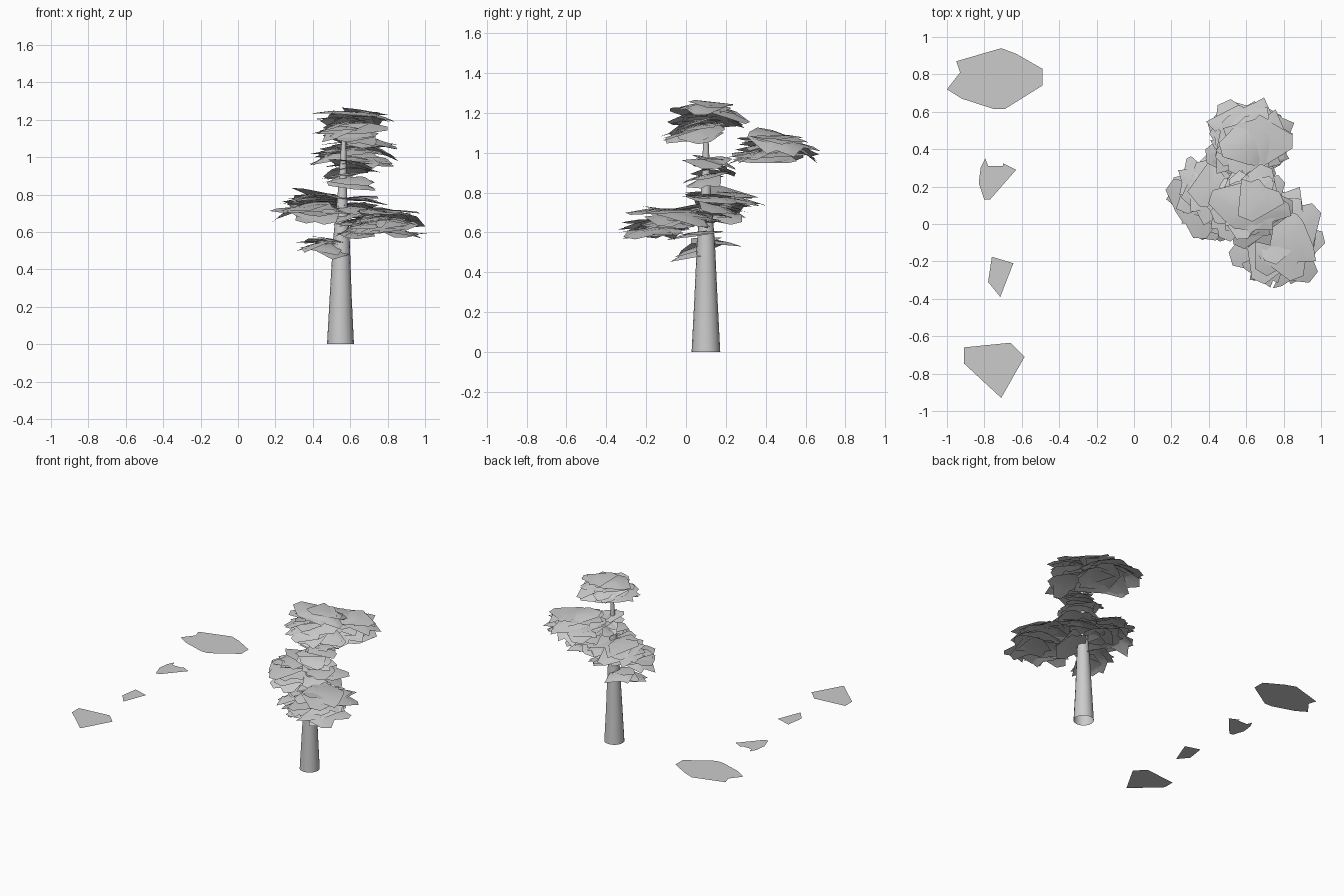
import bpy, bmesh, math, random
from mathutils import Vector, Matrix

if "Cube" in bpy.data.objects:
    bpy.data.objects.remove(bpy.data.objects["Cube"])

random.seed(11)
LEAF_Z = 0.37
TX, TY = 0.548, 0.1

# outlines of the four flat leaf cards lying beside the tree
CARDS = [
    [(-1, .72), (-.93, .81), (-.95, .87), (-.71, .94), (-.63, .91), (-.49, .83),
     (-.49, .74), (-.69, .615), (-.75, .615), (-.92, .67)],
    [(-.795, .35), (-.78, .31), (-.70, .31), (-.70, .325), (-.63, .29),
     (-.77, .13), (-.80, .13), (-.83, .22), (-.82, .30)],
    [(-.76, -.175), (-.645, -.21), (-.715, -.39), (-.78, -.31)],
    [(-.91, -.66), (-.66, -.635), (-.585, -.71), (-.71, -.93), (-.91, -.745)],
]


def finish(bm, name, smooth=True):
    me = bpy.data.meshes.new(name)
    bm.to_mesh(me)
    bm.free()
    for p in me.polygons:
        p.use_smooth = smooth
    ob = bpy.data.objects.new(name, me)
    bpy.context.collection.objects.link(ob)
    return ob


def centred(outline):
    c = sum((Vector(p) for p in outline), Vector((0, 0))) / len(outline)
    pts = [Vector(p) - c for p in outline]
    r = max(p.length for p in pts)
    return [p / r for p in pts], r


SHAPES = [centred(o) for o in CARDS]


def add_card(bm, shape, radius, pos, tilt, droop):
    """Curved leaf card: centre vertex plus two rings, bent down at the rim."""
    m = Matrix.Translation(pos) @ tilt
    bend = random.uniform(0, 6.28)

    def vert(p):
        q = p * radius
        along = q.x * math.cos(bend) + q.y * math.sin(bend)
        return bm.verts.new(m @ Vector((q.x, q.y, -droop * (0.5 * q.length_squared + 0.7 * along ** 2))))

    mid = vert(Vector((0, 0)))
    inner = [vert(p * 0.55) for p in shape]
    outer = [vert(p) for p in shape]
    n = len(shape)
    for i in range(n):
        j = (i + 1) % n
        bm.faces.new((mid, inner[j], inner[i]))
        bm.faces.new((inner[i], inner[j], outer[j], outer[i]))


def clump(name, centre, radii, count, cap, steep=13):
    """Flattened clump of overlapping leaf cards with one big card on top."""
    bm = bmesh.new()
    c, (rx, ry, rz) = Vector(centre), radii
    for i in range(count):
        shape, r = SHAPES[random.choice((0, 0, 0, 3, 3, 1))]
        r = min(r * random.uniform(0.7, 0.95), 0.9 * min(rx, ry))
        a = i * 2.4 + random.uniform(-.3, .3)
        f = math.sqrt((i + 0.5) / count)
        # heights are spread evenly through the clump
        z = rz * (((i * 0.618) % 1) * 2 - 1 + 0.35 - 0.5 * f * f)
        if i == 0:
            shape, r, f, z = SHAPES[0][0], cap, 0.15, rz
        off = Vector((math.cos(a) * max(rx - r * .8, 0) * f,
                      math.sin(a) * max(ry - r * .8, 0) * f, z))
        axis = Vector((-math.sin(a), math.cos(a), 0))
        tilt = (Matrix.Rotation(math.radians(steep * f + random.uniform(-8, 8)), 4, axis)
                @ Matrix.Rotation(random.uniform(0, 6.28), 4, 'Z'))
        add_card(bm, shape, r, c + off, tilt, random.uniform(0.3, 1.3))
    bm.normal_update()
    for f in bm.faces:
        if f.normal.z < 0:
            f.normal_flip()
    finish(bm, name)


# trunk: tapered round column, open at the bottom
profile = [(0, .072), (.25, .059), (.55, .045), (.8, .025), (1.03, .015), (1.12, .01)]
bm = bmesh.new()
N = 16
rings = [[bm.verts.new((TX + r * math.cos(2 * math.pi * i / N) + .015 * z * z,
                        TY + r * math.sin(2 * math.pi * i / N), z)) for i in range(N)]
         for z, r in profile]
for lo, hi in zip(rings, rings[1:]):
    for i in range(N):
        j = (i + 1) % N
        bm.faces.new((lo[i], lo[j], hi[j], hi[i]))
bm.faces.new(rings[-1])
trunk = finish(bm, "trunk")
bpy.context.view_layer.objects.active = trunk
trunk.select_set(True)
bpy.ops.object.shade_smooth_by_angle(angle=math.radians(40))

# foliage clumps
clump("foliage_top", (.61, .09, 1.17), (.24, .225, .075), 24, .22, 18)
clump("foliage_back", (.62, .43, 1.03), (.26, .26, .055), 24, .22)
clump("foliage_middle", (.60, .12, .91), (.17, .17, .06), 9, .14, 16)
clump("foliage_left", (.40, .15, .75), (.24, .24, .055), 22, .20)
clump("foliage_right", (.77, -.09, .655), (.25, .29, .06), 26, .23)
clump("foliage_inner", (.62, .12, .68), (.20, .19, .11), 12, .17)
clump("foliage_low", (.45, .10, .54), (.16, .19, .03), 6, .12)

# flat leaf cards beside the tree
for i, outline in enumerate(CARDS):
    bm = bmesh.new()
    f = bm.faces.new([bm.verts.new((x, y, LEAF_Z)) for x, y in outline])
    f.normal_update()
    if f.normal.z < 0:
        f.normal_flip()
    finish(bm, "flat_leaf_%d" % (i + 1), False)
